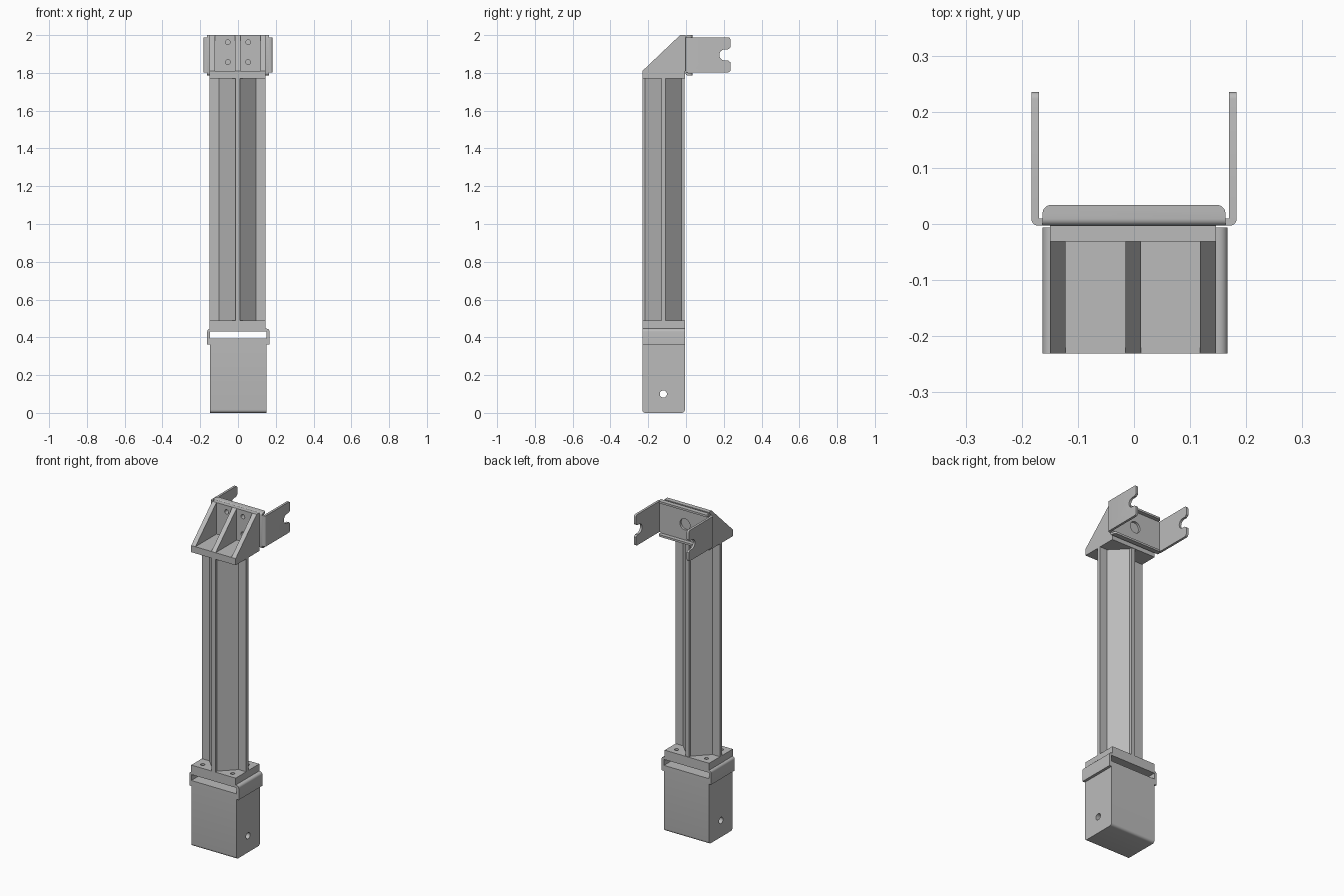
import bpy, bmesh
from math import sin, cos, pi, radians
from mathutils import Vector

old = bpy.data.objects.get("Cube")
if old:
    bpy.data.objects.remove(old, do_unlink=True)

grey = bpy.data.materials.new("painted_grey_steel")
grey.use_nodes = True
COLOR = (0.5, 0.5, 0.5, 1)
grey.diffuse_color = COLOR
grey.node_tree.nodes["Principled BSDF"].inputs["Base Color"].default_value = COLOR

PLACE = {"x": lambda a, b, d: (d, a, b),
         "y": lambda a, b, d: (a, d, b),
         "z": lambda a, b, d: (a, b, d)}


def rounded(points):
    """Outline whose (a, b, radius) corners become arcs."""
    out = []
    for i, p in enumerate(points):
        c = Vector(p[:2])
        if len(p) == 2:
            out.append(c)
            continue
        u = (Vector(points[i - 1][:2]) - c).normalized()
        v = (Vector(points[(i + 1) % len(points)][:2]) - c).normalized()
        for k in range(6):
            t = k * pi / 10
            out.append(c + p[2] * (u * (1 - sin(t)) + v * (1 - cos(t))))
    return out


def circle(a, b, r, n=24):
    return [(a + r * cos(2 * pi * k / n), b + r * sin(2 * pi * k / n)) for k in range(n)]


def rect(a0, a1, b0, b1):
    return [(a0, b0), (a1, b0), (a1, b1), (a0, b1)]


def prism(name, outline, axis, lo, hi):
    """Extrude a closed outline along an axis."""
    bm = bmesh.new()
    put = PLACE[axis]
    pts = rounded(outline)
    ends = [[bm.verts.new(put(p[0], p[1], d)) for p in pts] for d in (lo, hi)]
    for ring in ends:
        bm.faces.new(ring)
    for i in range(len(pts)):
        bm.faces.new((ends[0][i - 1], ends[0][i], ends[1][i], ends[1][i - 1]))
    bmesh.ops.recalc_face_normals(bm, faces=bm.faces)
    mesh = bpy.data.meshes.new(name)
    bm.to_mesh(mesh)
    bm.free()
    obj = bpy.data.objects.new(name, mesh)
    bpy.context.collection.objects.link(obj)
    mesh.materials.append(grey)
    return obj


def cut(obj, outline, axis, lo, hi):
    """Subtract an extruded outline, then discard the cutter."""
    cutter = prism("cutter", outline, axis, lo, hi)
    cutter.hide_render = True
    mod = obj.modifiers.new("cut", "BOOLEAN")
    mod.operation, mod.solver, mod.object = "DIFFERENCE", "EXACT", cutter
    bpy.context.view_layer.objects.active = obj
    bpy.ops.object.modifier_apply(modifier=mod.name)
    bpy.data.objects.remove(cutter, do_unlink=True)


CX, CY = -0.002, -0.12          # column centre
X0, X1 = CX - 0.148, CX + 0.148  # flange width
Y0, Y1 = -0.231, -0.006          # flange depth

# Foot block with rounded lower edges and a pin hole
foot = prism("foot_block", [(Y0, 0, .016), (Y1, 0, .016), (Y1, .395), (Y0, .395)], "x", -0.149, 0.151)
cut(foot, circle(CY, 0.1, 0.019), "x", -0.3, 0.3)

# Bent saddle straddling the foot
prism("saddle", [(-.163, .362), (-.163, .446, .016), (.167, .446, .016), (.167, .362),
                 (.151, .362), (.151, .431), (-.149, .431), (-.149, .362)], "y", Y0, Y1)

# Lower flange with four bolt holes
flange = prism("lower_flange", rect(X0, X1, Y0, Y1), "z", 0.446, 0.488)
for sx in (-1, 1):
    for sy in (-1, 1):
        cut(flange, circle(CX + sx * 0.1, CY + sy * 0.07, 0.012, 16), "z", 0.4, 0.6)

# Column: diamond core with four ribs
quarter = [(.0125, .111), (.0125, .096), (.098, .0105), (.148, .0105)]
section = []
for sx, sy, step in ((1, 1, 1), (1, -1, -1), (-1, -1, 1), (-1, 1, -1)):
    section += [(CX + sx * a, CY + sy * b) for a, b in quarter[::step]]
prism("ribbed_column", section, "z", 0.488, 1.77)

# Head: flange, back plate with bolt holes, three gussets
prism("upper_flange", rect(X0, X1, Y0, Y1), "z", 1.77, 1.81)
plate = prism("head_plate", rect(X0, X1, 1.81, 2.0), "y", -0.031, Y1 + 0.003)
for x in (-0.054, 0.054):
    for z in (1.857, 1.962):
        cut(plate, circle(x, z, 0.013, 16), "y", -0.1, 0.1)
for i, x in enumerate((X0, CX - 0.0135, X1 - 0.028)):
    prism(f"gusset_{i + 1}", [(Y0, 1.81), (-0.031, 1.81), (-0.031, 2.0)], "x", x, x + 0.028)

# Bracket channel with top and bottom lips and a central hole
channel = prism("bracket_channel", [(-.003, 1.787, .012), (.034, 1.787), (.034, 1.799), (.01, 1.799),
                                    (.01, 1.988), (.034, 1.988), (.034, 2.0), (-.003, 2.0, .012)],
                "x", -0.163, 0.163)
cut(channel, circle(0, 1.893, 0.034, 32), "y", -0.1, 0.1)
for s in (-1, 1):   # rounded lip corners
    cut(channel, [(s * .17, .04), (s * .17, .019), (s * .163, .019), (s * .163, .034, .015),
                  (s * .148, .034), (s * .148, .04)], "z", 1.7, 2.1)

# Bracket arms with open notches
notch = [(.205 + .029 * cos(t * pi / 12), 1.895 + .029 * sin(t * pi / 12)) for t in range(6, 19)]
notch += [(.222, 1.866), (.25, 1.845), (.25, 1.945), (.222, 1.924)]
for s, side in ((1, "left"), (-1, "right")):
    arm = prism(f"{side}_bracket_arm", [(s * .162, -.003), (s * .183, -.003, .012), (s * .183, .235),
                                        (s * .169, .235), (s * .169, .01), (s * .162, .01)],
                "z", 1.803, 1.988)
    bm = bmesh.new()
    bm.from_mesh(arm.data)
    tips = [e for e in bm.edges if all(v.co.y > 0.23 for v in e.verts)
            and abs(e.verts[0].co.z - e.verts[1].co.z) < 0.001]
    bmesh.ops.bevel(bm, geom=tips, offset=0.012, segments=4, profile=0.5, affect="EDGES")
    bm.to_mesh(arm.data)
    bm.free()
    cut(arm, notch, "x", -0.3, 0.3)

# Smooth the bends, keep the folds sharp
for obj in bpy.context.collection.objects:
    if obj.type == "MESH" and grey.name in obj.data.materials:
        bpy.ops.object.select_all(action="DESELECT")
        obj.select_set(True)
        bpy.context.view_layer.objects.active = obj
        bpy.ops.object.shade_smooth_by_angle(angle=radians(30))
